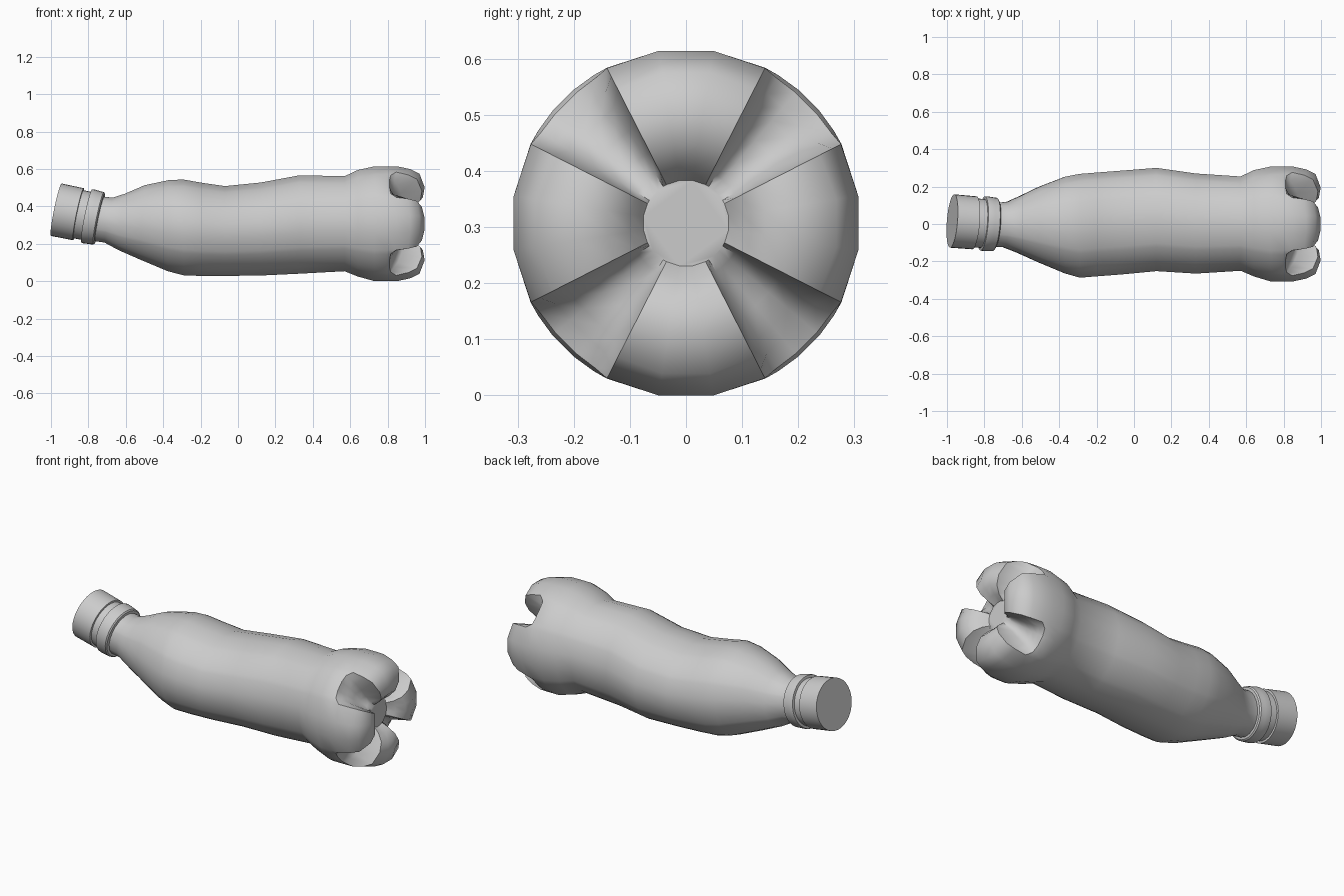
import bpy, bmesh
from math import sin, cos, pi, radians
from mathutils import Vector

if "Cube" in bpy.data.objects:
    bpy.data.objects.remove(bpy.data.objects["Cube"])


def loft(name, rings, angle):
    """Skin a list of closed rings and cap both ends."""
    bm = bmesh.new()
    loops = [[bm.verts.new(p) for p in ring] for ring in rings]
    n = len(loops[0])
    for a, b in zip(loops, loops[1:]):
        for i in range(n):
            j = (i + 1) % n
            bm.faces.new((a[i], a[j], b[j], b[i]))
    bm.faces.new(loops[0])
    bm.faces.new(loops[-1])
    bmesh.ops.recalc_face_normals(bm, faces=bm.faces)
    mesh = bpy.data.meshes.new(name)
    bm.to_mesh(mesh)
    bm.free()
    ob = bpy.data.objects.new(name, mesh)
    bpy.context.collection.objects.link(ob)
    bpy.ops.object.select_all(action='DESELECT')
    ob.select_set(True)
    bpy.context.view_layer.objects.active = ob
    bpy.ops.object.shade_smooth_by_angle(angle=radians(angle))
    return ob


# Angles round the body: extra loops beside the four diagonal grooves
# (offset from groove centre, how fully the vertex follows the groove)
OFFSETS = [(-36, 0), (-18, .1), (-13, .85), (-5, 1), (5, 1), (13, .85), (18, .1), (36, 0)]
ANGLES = [(radians(45 + 90 * q + o), w) for q in range(4) for o, w in OFFSETS]
FIT = 1 / cos(radians(9))

# Dented body: x, top z, bottom z, +y side, -y side, tilt of ring
BODY = [
    (-.745, .452, .215, .115, -.12, 1),
    (-.69, .446, .206, .117, -.124, .9),
    (-.62, .468, .166, .148, -.152, .6),
    (-.51, .513, .115, .20, -.203, .3),
    (-.37, .541, .053, .253, -.263, .1),
    (-.29, .543, .031, .268, -.287, 0),
    (-.20, .527, .028, .275, -.28, 0),
    (-.07, .508, .028, .285, -.27, 0),
    (.12, .527, .030, .30, -.252, 0),
    (.33, .566, .040, .27, -.265, 0),
    (.57, .561, .053, .254, -.25, 0),
    (.64, .594, .025, .288, -.28, 0),
    (.73, .614, 0, .307, -.307, 0),
]
# Petal base: lobe x, lobe radius, groove x, groove radius
BASE = [
    (.80, .307, .79, .307),
    (.85, .307, .81, .30),
    (.92, .292, .82, .265),
    (.97, .268, .835, .235),
    (.998, .195, .85, .19),
    (.988, .14, .865, .14),
    (.95, .10, .89, .10),
    (.91, .076, .91, .076),
]

rings = []
for x, zt, zb, yp, yn, k in BODY:
    ring = []
    for a, w in ANGLES:
        y = cos(a) * (yp - yn) / 2 * FIT
        z = sin(a) * (zt - zb) / 2 * FIT
        ring.append((x + k * (.2 * z + .08 * y), y + (yp + yn) / 2, z + (zt + zb) / 2))
    rings.append(ring)
for lx, lr, gx, gr in BASE:
    ring = []
    for a, w in ANGLES:
        r = (lr + (gr - lr) * w) * FIT
        ring.append((lx + (gx - lx) * w, cos(a) * r, .307 + sin(a) * r))
    rings.append(ring)
loft("bottle_body", rings, 50)

# Tilted neck axis shared by cap and collar
START = Vector((-.972, .016, .382))
AXIS = Vector((.977, -.08, -.2)).normalized()
SIDE = AXIS.cross(Vector((0, 0, 1))).normalized()
UP = SIDE.cross(AXIS)


def turned(name, profile, sides=32):
    rings = [[START + AXIS * t + (SIDE * cos(2 * pi * i / sides) + UP * sin(2 * pi * i / sides)) * r
              for i in range(sides)] for t, r in profile]
    return loft(name, rings, 30)


turned("screw_cap", [(0, .143), (.122, .142), (.124, .125)])
turned("neck_collar", [(.115, .131), (.166, .131), (.167, .145), (.178, .147),
                       (.205, .145), (.232, .143), (.238, .136), (.24, .112)])
